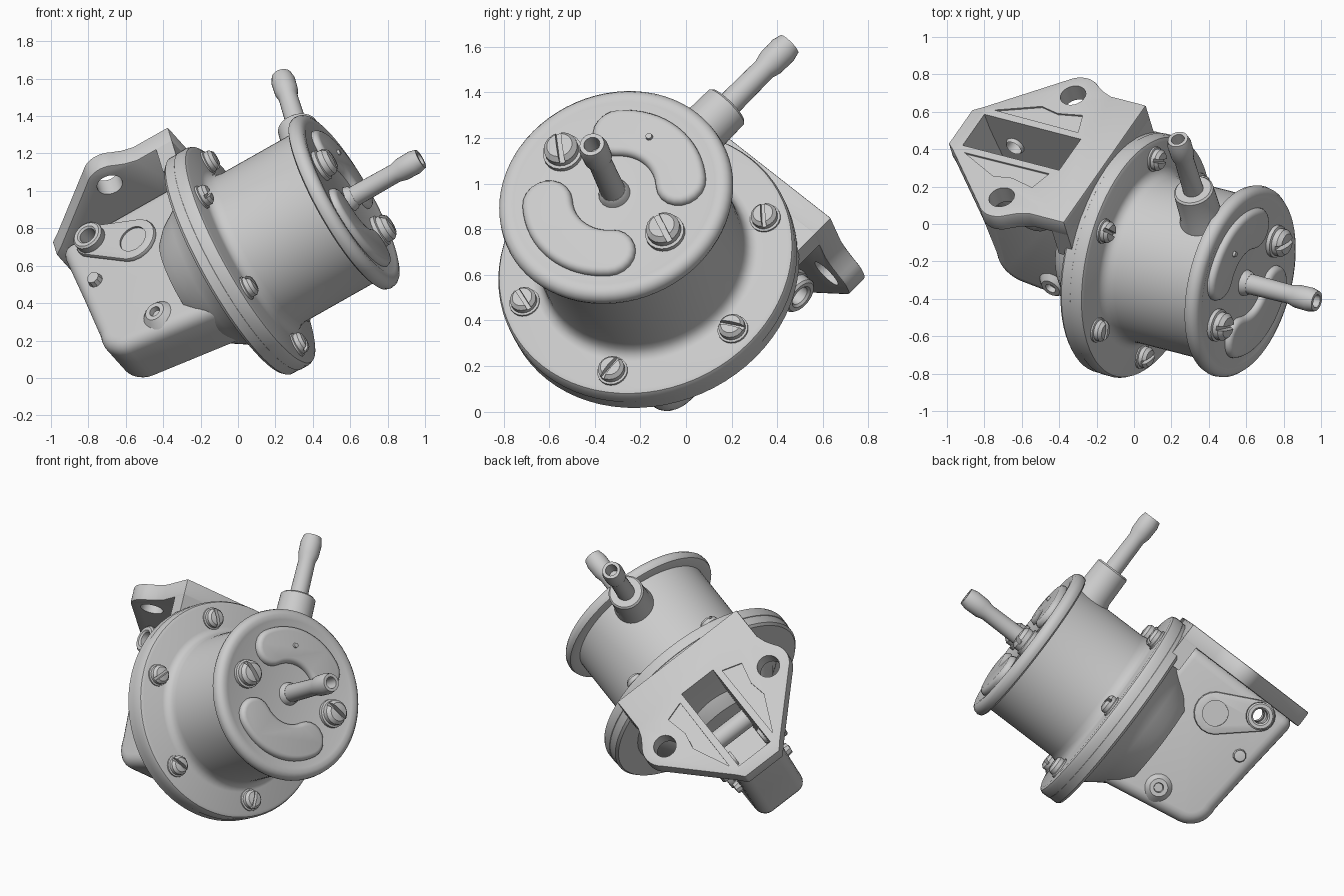
import bpy, bmesh
from math import sin, cos, pi, radians
from mathutils import Vector, Matrix

if "Cube" in bpy.data.objects:
    bpy.data.objects.remove(bpy.data.objects["Cube"])

# Tilted working frame: X = inlet direction, Y = sideways, Z = drum axis
N = Vector((.85, -.22, .48)).normalized()
U = Vector((-.213, .69, .69))
U = (U - N * U.dot(N)).normalized()
V = N.cross(U)
M = Matrix((U, V, N)).transposed().to_4x4()
M.translation = (0, -.16, .62)
X, Y, Z = Vector((1, 0, 0)), Vector((0, 1, 0)), Vector((0, 0, 1))


def finish(name, bm, mat=M):
    bmesh.ops.remove_doubles(bm, verts=bm.verts, dist=1e-5)
    bmesh.ops.recalc_face_normals(bm, faces=bm.faces)
    me = bpy.data.meshes.new(name)
    bm.to_mesh(me)
    bm.free()
    ob = bpy.data.objects.new(name, me)
    bpy.context.collection.objects.link(ob)
    ob.matrix_world = mat
    bpy.context.view_layer.update()
    return ob


def lathe(name, profile, origin=(0, 0, 0), axis=Z, steps=32):
    """Revolve (radius, height) points about an axis of the tilted frame."""
    bm = bmesh.new()
    vs = [bm.verts.new((r, 0, h)) for r, h in profile]
    es = [bm.edges.new(p) for p in zip(vs, vs[1:])]
    bmesh.ops.spin(bm, geom=vs + es, cent=(0, 0, 0), axis=(0, 0, 1),
                   angle=2 * pi, steps=steps)
    rot = Vector(axis).to_track_quat('Z', 'Y').to_matrix().to_4x4()
    return finish(name, bm, M @ Matrix.Translation(origin) @ rot)


def prism(name, pts, lo, hi, axis):
    """Extrude a 2D outline along axis 0, 1 or 2 of the tilted frame."""
    def put(a, b, h):
        v = [a, b]
        v.insert(axis, h)
        return v
    bm = bmesh.new()
    f = bm.faces.new([bm.verts.new(put(a, b, lo)) for a, b in pts])
    g = bmesh.ops.extrude_face_region(bm, geom=[f])
    d = Vector(put(0, 0, hi - lo))
    bmesh.ops.translate(bm, vec=d, verts=[v for v in g['geom'] if isinstance(v, bmesh.types.BMVert)])
    return finish(name, bm)


def apply(ob, kind, **props):
    m = ob.modifiers.new(kind, kind)
    for k, v in props.items():
        setattr(m, k, v)
    with bpy.context.temp_override(object=ob, active_object=ob):
        bpy.ops.object.modifier_apply(modifier=m.name)


def bevel(ob, w, seg=3):
    apply(ob, 'BEVEL', width=w, segments=seg, limit_method='ANGLE', angle_limit=radians(40))


def cut(targets, cutter):
    for t in targets:
        apply(t, 'BOOLEAN', object=cutter, operation='DIFFERENCE', solver='EXACT')
    bpy.data.objects.remove(cutter)


def rod(r, a, b):
    return [(0, a), (r, a), (r, b), (0, b)]


def arc(cx, cy, r, a0, a1, n=10):
    return [(cx + r * cos(radians(a0 + (a1 - a0) * i / n)),
             cy + r * sin(radians(a0 + (a1 - a0) * i / n))) for i in range(n + 1)]


def rect(a0, a1, b0, b1):
    return [(a0, b0), (a1, b0), (a1, b1), (a0, b1)]


# Drum with its rolled foot and upper flange
lathe("drum", [(0, .64), (.455, .64), (.455, .16), (.462, .125), (.48, .1), (.505, .09),
               (.64, .086), (.658, .078), (.666, .06), (.666, .012), (0, .012)], steps=72)
# Lower flange with bell housing
lathe("flange_housing", [(0, .014), (.66, .014), (.663, .01), (.663, -.045), (.65, -.06),
                         (.51, -.062), (.46, -.1), (.41, -.17), (.36, -.25), (.3, -.31), (0, -.325)], steps=72)

# Cap with thick rolled rim
lathe("cap", [(0, .7), (.43, .7), (.455, .709), (.485, .712), (.507, .703), (.521, .685),
              (.525, .66), (.518, .64), (.5, .63), (.45, .63), (0, .63)], steps=72)

# Two kidney-shaped raised pads on the cap
for i, a in enumerate((0, 180)):
    r, w, s = .3, .112, 42
    ends = [(r * cos(radians(a + k * s)), r * sin(radians(a + k * s))) for k in (1, -1)]
    pts = (arc(0, 0, r + w, a - s, a + s, 16) + arc(*ends[0], w, a + s, a + s + 180)[1:]
           + arc(0, 0, r - w, a + s, a - s, 16)[1:] + arc(*ends[1], w, a - s + 180, a - s + 360)[1:-1])
    bevel(prism(f"cap_pad_{i + 1}", pts, .67, .735, 2), .03, 4)
lathe("cap_pip", [(0, .75), (.014, .748), (.02, .71), (0, .71)], (.29, .057, 0), steps=12)


# Hose pipes with beaded, hollow tips
def pipe(name, origin, axis, base, tip):
    lathe(name, [(0, base), (.056, base), (.052, tip - .16), (.063, tip - .12), (.065, tip - .04),
                 (.055, tip), (.036, tip), (.032, tip - .1), (0, tip - .1)], origin, axis, 24)


pipe("outlet_pipe", (0, 0, 0), Z, .66, 1.15)
lathe("outlet_collar", [(0, .68), (.075, .68), (.066, .72), (.056, .735), (0, .735)], steps=24)
pipe("inlet_pipe", (0, 0, .54), X, .6, 1.06)
lathe("inlet_collar", [(0, .38), (.125, .38), (.122, .45), (.112, .48), (.108, .66), (.098, .67), (0, .67)],
      (0, 0, .54), X, 32)


# Slotted screws
def screw(name, x, y, z, r, turn):
    ob = lathe(name, [(0, 0), (r, 0), (r, r * .25), (r * .86, r * .3), (r * .86, r * .65),
                      (r * .65, r * .9), (0, r)], (x, y, z), Z, 20)
    a, b = r * 1.2, r * .14
    ca, sa = cos(turn), sin(turn)
    slot = [(x + p * ca - q * sa, y + p * sa + q * ca) for p, q in rect(-a, a, -b, b)]
    cut([ob], prism("slot_cutter", slot, z + r * .55, z + r * 1.5, 2))


for i in range(6):
    t = radians(30 + 60 * i)
    screw(f"flange_screw_{i + 1}", .56 * cos(t), .56 * sin(t), .08, .068, t + i * .9)
for i, s in enumerate((1, -1)):
    screw(f"cap_screw_{i + 1}", 0, .325 * s, .7, .088, .9 + .3 * i)

# Mounting plate: outline in (side, axis), with two rounded bolt lugs
half = ([(.455, -.01), (.455, -.23), (.475, -.29)] + arc(.405, -.425, .13, 40, -50, 10)
        + [(.17, -.87), (.13, -.92)])
plate = prism("mounting_plate", half + [(-a, b) for a, b in reversed(half)], .59, .695, 0)
bevel(plate, .008, 2)

# Wall joining the plate to the flange
prism("plate_wall", rect(.42, .69, -.453, .453), -.11, -.012, 2)

# Rocker housing: side profile in (inlet direction, axis)
body = prism("rocker_housing", [(.6, -.1), (.6, -.89), (.2, -.85)]
             + arc(-.14, -.66, .165, -80, -170, 8) + [(-.41, -.05)], -.17, .17, 1)
bevel(body, .07, 5)

# Window through the plate into the housing, bolt holes, shallow side recesses
pocket = [(.9, -.23), (.9, -.85), (.59, -.83), (.2, -.77), (-.05, -.68), (-.05, -.35), (.4, -.23)]
cut([plate, body], prism("window_cutter", pocket, -.12, .12, 1))
for s in (1, -1):
    cut([plate], lathe("hole_cutter", rod(.07, .4, .9), (0, .395 * s, -.435), X, 28))
    tri = [(.16 * s, -.27), (.28 * s, -.31), (.25 * s, -.45), (.27 * s, -.56), (.165 * s, -.8)]
    cut([plate], prism("recess_cutter", tri, .685, .8, 0))

# Side features, mirrored on both faces of the housing
for s, side in ((1, "front"), (-1, "back")):
    ax = Y * s
    p1, p2 = Vector((.50, 0, -.69)), Vector((.35, 0, -.465))
    d = (p2 - p1).normalized()
    q = Vector((d.z, 0, -d.x))
    ang = lambda r, c, a: c + (q * cos(radians(a)) + d * sin(radians(a))) * r
    outline = [ang(.095, p1, 180 + 18 * k) for k in range(11)] + [ang(.13, p2, 18 * k) for k in range(11)]
    lo, hi = sorted((.15 * s, .195 * s))
    link = prism(f"pivot_pad_{side}", [(v.x, v.z) for v in outline], lo, hi, 1)
    bevel(link, .012, 2)
    cut([link], lathe("dimple_cutter", rod(.078, .183, .3), p2, ax, 28))
    cut([link, body], lathe("pivot_cutter", rod(.05, .1, .3), p1, ax, 20))
    lathe(f"pivot_bush_{side}", [(.045, .1), (.085, .19), (.085, .235), (.075, .245), (.055, .245),
                                 (.045, .235), (.045, .1)], p1, ax, 28)
    lathe(f"lower_boss_{side}", [(0, .15), (.1, .15), (.07, .185), (.055, .2), (.03, .2),
                                 (.026, .17), (0, .17)], (-.215, 0, -.465), ax, 24)
    lathe(f"side_nub_{side}", [(0, .15), (.045, .15), (.035, .205), (0, .21)], (.235, 0, -.74), ax, 10)

# Rocker pivot seen deep inside the window
lathe("rocker_hub", rod(.06, -.15, .15), (.2, 0, -.4), Y, 20)

# Smooth shading that keeps hard edges
for ob in bpy.context.scene.objects:
    ob.select_set(True)
    bpy.context.view_layer.objects.active = ob
bpy.ops.object.shade_smooth_by_angle(angle=radians(35))
